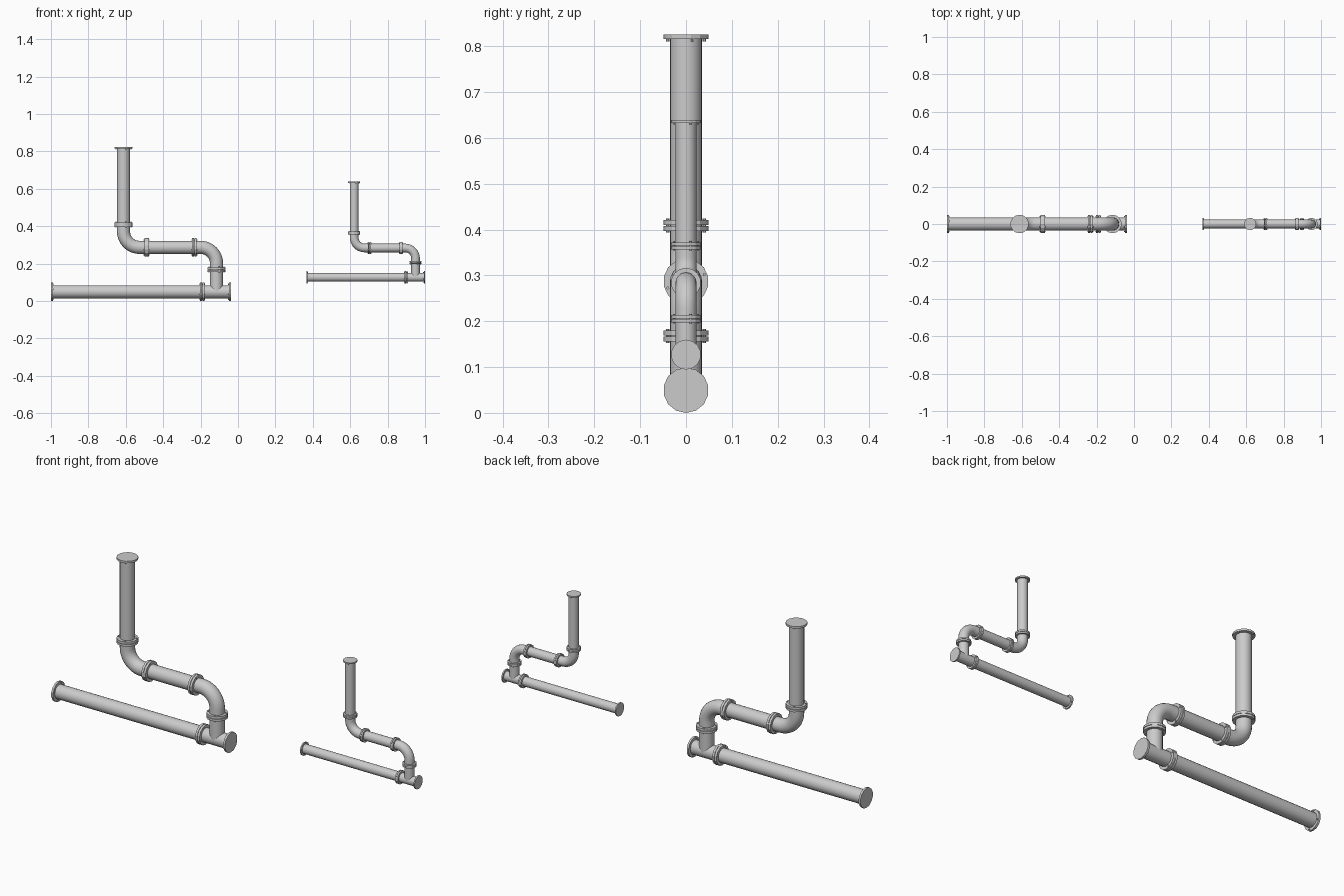
import bpy, bmesh, math
from mathutils import Vector, Matrix

if "Cube" in bpy.data.objects:
    bpy.data.objects.remove(bpy.data.objects["Cube"])

PIPE_R, FLANGE_R, BOLT_R = 0.035, 0.0495, 0.0425
Y = Vector((0, 1, 0))


def P(x, z):
    return Vector((x, 0, z))


def finish(bm, name, xf, angle=35):
    bmesh.ops.recalc_face_normals(bm, faces=bm.faces)
    bm.transform(xf)
    me = bpy.data.meshes.new(name)
    bm.to_mesh(me)
    bm.free()
    ob = bpy.data.objects.new(name, me)
    bpy.context.collection.objects.link(ob)
    bpy.ops.object.select_all(action='DESELECT')
    ob.select_set(True)
    bpy.context.view_layer.objects.active = ob
    bpy.ops.object.shade_smooth_by_angle(angle=math.radians(angle))


def sweep(bm, stations, r=PIPE_R, n=20):
    # stations: (centre, tangent) pairs lying in the xz plane
    rings = []
    for c, t in stations:
        nrm = Y.cross(t)
        rings.append([bm.verts.new(c + r * (math.cos(2 * math.pi * i / n) * nrm
                                            + math.sin(2 * math.pi * i / n) * Y))
                      for i in range(n)])
    for a, b in zip(rings, rings[1:]):
        for i in range(n):
            j = (i + 1) % n
            bm.faces.new((a[i], a[j], b[j], b[i]))
    bm.faces.new(rings[0])
    bm.faces.new(rings[-1])


def straight(bm, a, b):
    t = (b - a).normalized()
    sweep(bm, [(a, t), (b, t)])


def pipe(name, a, b, xf):
    bm = bmesh.new()
    straight(bm, a, b)
    finish(bm, name, xf)


def elbow(name, a, corner, b, xf, bend=0.085, steps=10):
    d1, d2 = (corner - a).normalized(), (b - corner).normalized()
    centre = corner - d1 * bend + d2 * bend
    st = [(a, d1)]
    for k in range(steps + 1):
        th = math.pi / 2 * k / steps
        st.append((centre - d2 * bend * math.cos(th) + d1 * bend * math.sin(th),
                   d1 * math.cos(th) + d2 * math.sin(th)))
    st.append((b, d2))
    bm = bmesh.new()
    sweep(bm, st)
    finish(bm, name, xf)


def disc(bm, c, d, r, thick, n, spin=Matrix.Identity(4), off=(0, 0, 0)):
    rot = d.to_track_quat('Z', 'Y').to_matrix().to_4x4()
    bmesh.ops.create_cone(bm, cap_ends=True, segments=n, radius1=r, radius2=r, depth=thick,
                          matrix=Matrix.Translation(c) @ rot @ spin @ Matrix.Translation(off))


def flange(name, c, d, xf, pair=True):
    # pair: bolted joint centred on c; otherwise an end flange whose outer face is c
    bm = bmesh.new()
    if pair:
        for s in (-1, 1):
            disc(bm, c + d * s * 0.0065, d, FLANGE_R, 0.011, 14)
        bolt_c, bolt_len = c, 0.031
    else:
        disc(bm, c - d * 0.005, d, FLANGE_R, 0.01, 14)
        bolt_c, bolt_len = c - d * 0.008, 0.013
    for k in range(4):
        spin = Matrix.Rotation(math.radians(20 + 90 * k), 4, 'Z')
        disc(bm, bolt_c, d, 0.0035, bolt_len, 6, spin, (BOLT_R, 0, 0))
    finish(bm, name, xf, 20)


def assembly(tag, xf):
    X, Z = Vector((1, 0, 0)), Vector((0, 0, 1))
    zb, zm, zt = 0.0495, 0.287, 0.825      # bottom run, middle run, top
    xl, xr = -0.612, -0.115                # riser and tee branch
    j_tee, j_branch = P(-0.191, zb), P(xr, 0.168)
    j_right, j_left = P(-0.233, zm), P(-0.489, zm)
    j_riser = P(xl, 0.409)
    end_l, end_r, top = P(-1, zb), P(-0.038, zb), P(xl, zt)

    # straight runs
    pipe(tag + "_bottom_pipe", end_l + X * 0.004, j_tee, xf)
    pipe(tag + "_middle_pipe", j_left, j_right, xf)
    pipe(tag + "_riser_pipe", j_riser, top - Z * 0.004, xf)
    # tee fitting
    bm = bmesh.new()
    straight(bm, j_tee, end_r - X * 0.004)
    straight(bm, P(xr, zb), j_branch)
    finish(bm, tag + "_tee", xf)
    # elbows
    elbow(tag + "_right_elbow", j_branch, P(xr, zm), j_right, xf)
    elbow(tag + "_left_elbow", j_left, P(xl, zm), j_riser, xf)
    # bolted joints and end flanges
    for part, c, d in (("tee", j_tee, X), ("branch", j_branch, Z), ("right", j_right, X),
                       ("left", j_left, X), ("riser", j_riser, Z)):
        flange(f"{tag}_{part}_joint", c, d, xf)
    for part, c, d in (("left", end_l, -X), ("right", end_r, X), ("top", top, Z)):
        flange(f"{tag}_{part}_end_flange", c, d, xf, False)


# large pipework, and the same layout scaled down on the right
assembly("large", Matrix.Identity(4))
assembly("small", Matrix.Translation((1, 0, 0.127)) @ Matrix.Scale(0.66, 4)
         @ Matrix.Translation((0.038, 0, -0.0495)))
